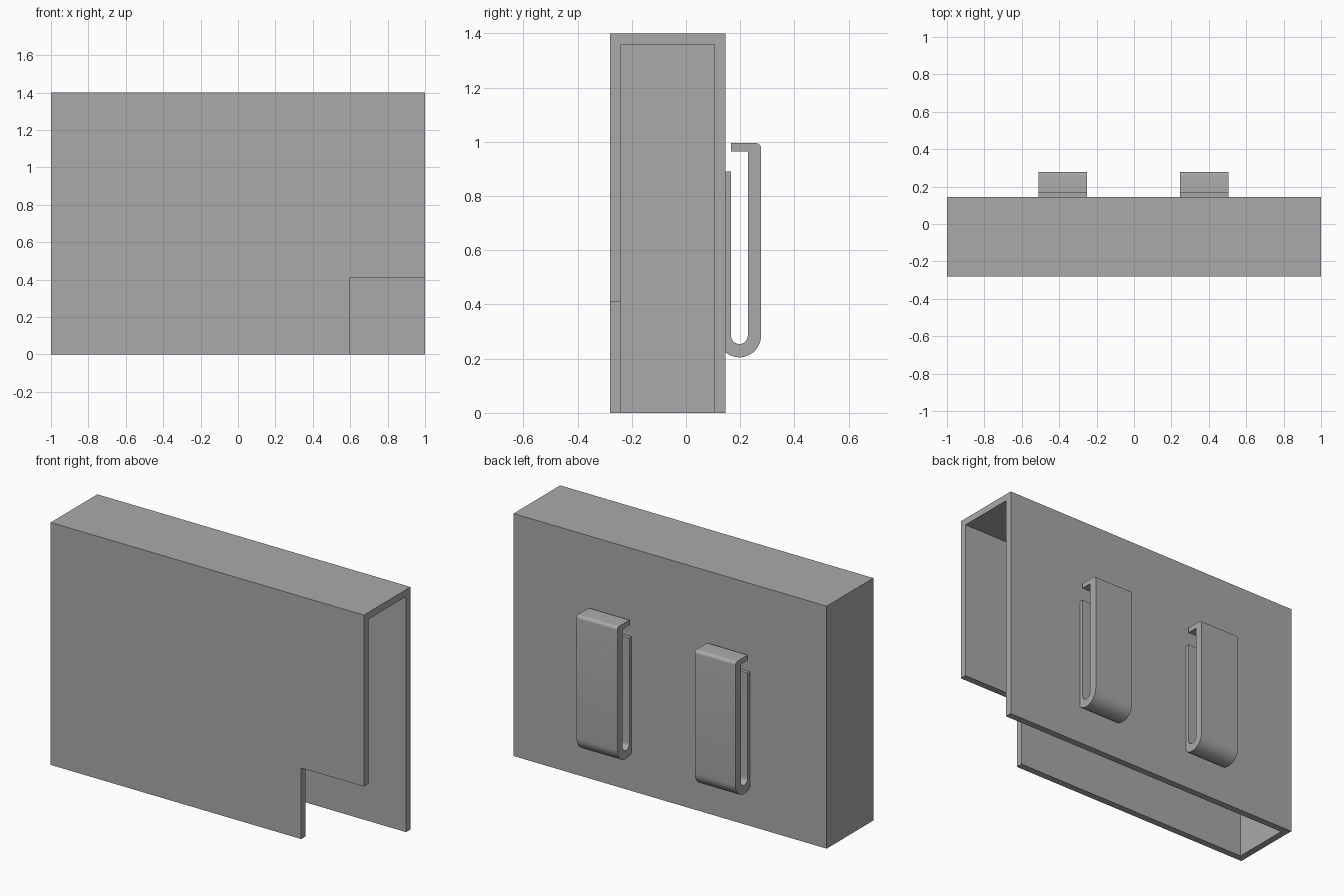
import bpy, bmesh, math
from mathutils import Vector

cube = bpy.data.objects.get("Cube")
if cube:
    bpy.data.objects.remove(cube, do_unlink=True)

GREY = 0.4
grey = bpy.data.materials.new("plain grey")
grey.use_nodes = True
grey.diffuse_color = (GREY, GREY, GREY, 1)
grey.node_tree.nodes["Principled BSDF"].inputs["Base Color"].default_value = (GREY, GREY, GREY, 1)


def add_object(name, bm):
    bmesh.ops.recalc_face_normals(bm, faces=bm.faces)
    mesh = bpy.data.meshes.new(name)
    bm.to_mesh(mesh)
    bm.free()
    mesh.materials.append(grey)
    obj = bpy.data.objects.new(name, mesh)
    bpy.context.collection.objects.link(obj)
    return obj


def select_only(obj):
    bpy.ops.object.select_all(action='DESELECT')
    obj.select_set(True)
    bpy.context.view_layer.objects.active = obj


def box(name, low, high):
    bm = bmesh.new()
    bmesh.ops.create_cube(bm, size=1)
    low, high = Vector(low), Vector(high)
    bmesh.ops.scale(bm, vec=high - low, verts=bm.verts)
    bmesh.ops.translate(bm, vec=(low + high) / 2, verts=bm.verts)
    return add_object(name, bm)


def cut(obj, cutter):
    cutter.hide_render = True
    mod = obj.modifiers.new("cut", 'BOOLEAN')
    mod.operation = 'DIFFERENCE'
    mod.solver = 'EXACT'
    mod.object = cutter
    select_only(obj)
    bpy.ops.object.modifier_apply(modifier=mod.name)
    bpy.data.objects.remove(cutter, do_unlink=True)


def arc(cy, cz, radius, start, end, steps):
    angles = [math.radians(start + (end - start) * i / steps) for i in range(steps + 1)]
    return [(cy + radius * math.cos(a), cz + radius * math.sin(a)) for a in angles]


# Case: thin walls, open at the bottom and at the left end
BACK = 0.145
WALL = 0.04
case = box("case", (-1, -0.28, 0), (1, BACK, 1.4))
cut(case, box("cavity", (-1 + WALL, -0.28 + WALL, -0.2), (1.2, BACK - WALL, 1.4 - WALL)))

# Corner notch in the front wall
cut(case, box("notch", (0.6, -0.4, -0.2), (1.2, -0.28 + WALL + 0.01, 0.41)))

# Belt clip: hooked strip profile, pushed slightly into the back wall
ROOT = BACK - 0.005
CY, CZ = 0.197, 0.285
OUTER, INNER = 0.08, 0.031
TOP, LIP, ROUND = 0.995, 0.965, 0.018
root_angle = 360 - math.degrees(math.acos((ROOT - CY) / OUTER))
profile = [(ROOT, 0.89)]
profile += arc(CY, CZ, OUTER, root_angle, 360, 16)
profile += arc(CY + OUTER - ROUND, TOP - ROUND, ROUND, 0, 90, 6)
profile += [(CY - INNER, TOP), (CY - INNER, LIP), (CY + INNER, LIP)]
profile += arc(CY, CZ, INNER, 360, 180, 16)
profile += [(CY - INNER, 0.89)]


def clip(name, x0, x1):
    bm = bmesh.new()
    face = bm.faces.new([bm.verts.new((x0, y, z)) for y, z in profile])
    side = bmesh.ops.extrude_face_region(bm, geom=[face])
    moved = [v for v in side["geom"] if isinstance(v, bmesh.types.BMVert)]
    bmesh.ops.translate(bm, vec=(x1 - x0, 0, 0), verts=moved)
    obj = add_object(name, bm)
    select_only(obj)
    bpy.ops.object.shade_smooth_by_angle(angle=math.radians(30))


clip("right_clip", -0.51, -0.25)
clip("left_clip", 0.245, 0.505)
